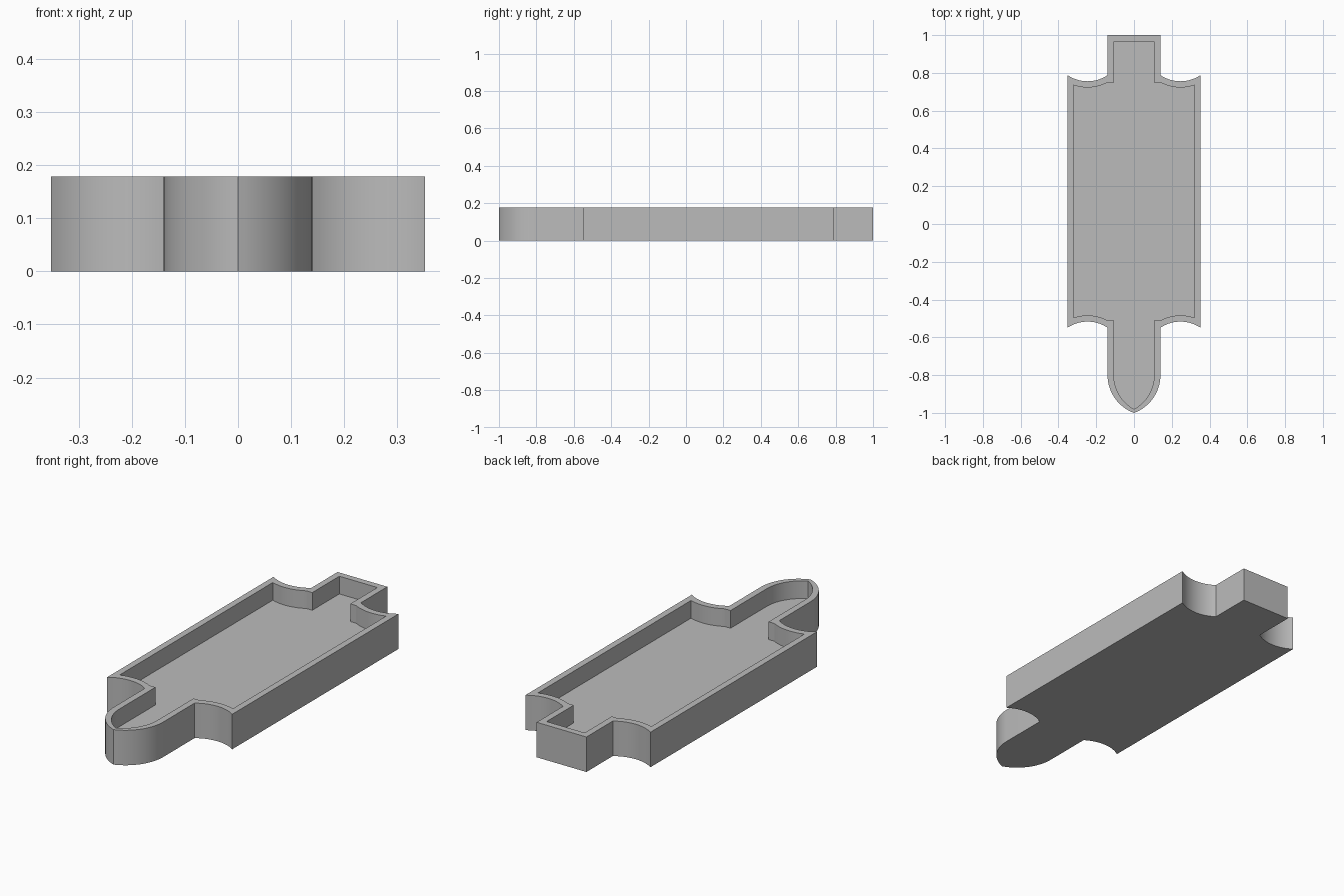
import bpy, bmesh, math

cube = bpy.data.objects.get("Cube")
if cube:
    bpy.data.objects.remove(cube, do_unlink=True)

HEIGHT, FLOOR = 0.178, 0.088
TAB, BODY, WALL = 0.14, 0.352, 0.033   # half widths and wall thickness
BACK, FRONT = 0.788, -0.549            # outer body corners
SCOOP_X, SCOOP_R, STEPS = 0.246, 0.19, 16
RISE = math.sqrt(SCOOP_R ** 2 - (BODY - SCOOP_X) ** 2)


def scoop(corner_y, direction, radius, x_end):
    """Concave shoulder arc, from the tab out to the body side."""
    centre_y = corner_y + direction * RISE
    points = []
    for i in range(STEPS + 1):
        x = TAB + (x_end - TAB) * i / STEPS
        drop = math.sqrt(radius ** 2 - (x - SCOOP_X) ** 2)
        points.append((x, centre_y - direction * drop))
    return points


def nose(half, tip_y, start_y=-0.8):
    """Pointed arch, from the straight tab side to the tip."""
    length = start_y - tip_y
    radius = (half ** 2 + length ** 2) / (2 * half)
    end = math.asin(length / radius)
    return [(half - radius + radius * math.cos(end * i / STEPS),
             start_y - radius * math.sin(end * i / STEPS))
            for i in range(STEPS)] + [(0, tip_y)]


def outline(inset, tip_y):
    """Closed outline: the +x half from back to tip, then its mirror."""
    tab, radius = TAB - inset, SCOOP_R + inset
    back = scoop(BACK, 1, radius, BODY - inset)
    front = scoop(FRONT, -1, radius, BODY - inset)[::-1]
    step = 0 if inset else 0.012
    half = [(tab, 1 - inset), (tab, back[0][1] + step)] + back + front
    half += [(tab, front[-1][1] - step)] + nose(tab, tip_y)
    return half + [(-x, y) for x, y in half[-2::-1]]


def bridge(bm, a, b):
    for i in range(len(a)):
        j = (i + 1) % len(a)
        bm.faces.new((a[i], a[j], b[j], b[i]))


# Plain grey material
grey = bpy.data.materials.new("grey")
grey.use_nodes = True
colour = (0.5, 0.5, 0.5, 1)
grey.diffuse_color = colour
grey.node_tree.nodes["Principled BSDF"].inputs["Base Color"].default_value = colour

# Open tray: underside, outer wall, rim, inner wall and floor
bm = bmesh.new()
outer, inner = outline(0, -1), outline(WALL, -0.98)
loops = [[bm.verts.new((x, y, z)) for x, y in shape]
         for shape, z in ((outer, 0), (outer, HEIGHT), (inner, HEIGHT), (inner, FLOOR))]
for a, b in zip(loops, loops[1:]):
    bridge(bm, a, b)
bm.faces.new(loops[0])
bm.faces.new(loops[-1])
bmesh.ops.recalc_face_normals(bm, faces=bm.faces)
mesh = bpy.data.meshes.new("tray")
bm.to_mesh(mesh)
bm.free()
mesh.materials.append(grey)
tray = bpy.data.objects.new("tray", mesh)
bpy.context.collection.objects.link(tray)

# Smooth arcs with crisp corners
bpy.ops.object.select_all(action='DESELECT')
tray.select_set(True)
bpy.context.view_layer.objects.active = tray
bpy.ops.object.shade_smooth_by_angle(angle=math.radians(25))
